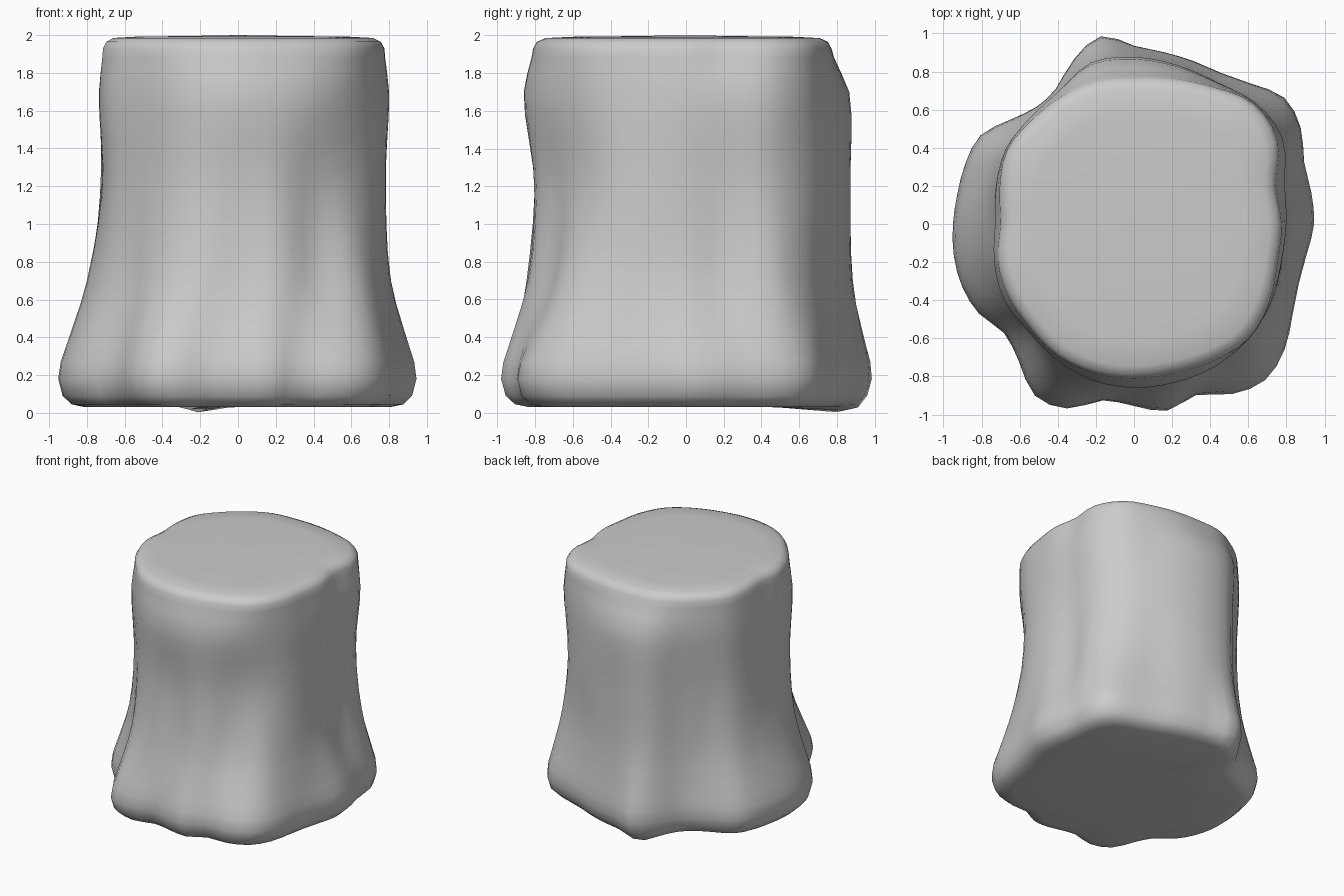
import bpy, bmesh, math

if "Cube" in bpy.data.objects:
    bpy.data.objects.remove(bpy.data.objects["Cube"])

# Radii around the trunk at key heights, counter-clockwise from +x
FOOT = [.945, .945, .95, 1.01, 1.03, .96, .915, .91, .915, .935, 1.0, .92,
        .82, .80, .85, .93, .94, .94, .95, .96, .96, .94, .89, .94,
        1.04, 1.03, .94, .955, .995, .955, 1.03, 1.07, 1.03, .96, .92, .92]
LOW = [.81, .80, .91, .90, .85, .86, .88, .885, .77, .75, .81, .80,
       .80, .81, .81, .79, .86, .87, .83, .86, .83, .90, .86, .82]
MID = [.78, .78, .86, .88, .86, .86, .87, .87, .77, .75, .77, .75,
       .72, .74, .77, .77, .80, .82, .80, .82, .79, .81, .82, .80]
HIGH = [.80, .82, .90, .90, .86, .86, .87, .87, .80, .78, .78, .75,
        .73, .76, .79, .79, .82, .85, .86, .86, .86, .85, .83, .80]
RIM = [.775, .77, .87, .89, .83, .79, .77, .78, .77, .765, .77, .73,
       .70, .74, .76, .77, .80, .81, .81, .81, .83, .85, .82, .78]
SECTIONS = [(.18, FOOT), (.70, LOW), (1.2, MID), (1.68, HIGH), (1.93, RIM)]
SEGMENTS = 72


def spline(p0, p1, p2, p3, t):
    return p1 + .5 * t * (p2 - p0 + t * (2 * p0 - 5 * p1 + 4 * p2 - p3
                                         + t * (3 * (p1 - p2) + p3 - p0)))


def around(radii, angle):
    """Periodic smooth interpolation of a radius list."""
    n = len(radii)
    u = angle / math.tau * n
    i = int(math.floor(u))
    return spline(*[radii[(i + k) % n] for k in (-1, 0, 1, 2)], u - i)


def radius(angle, z):
    """Smooth interpolation between the key sections."""
    values = [around(r, angle) for _, r in SECTIONS]
    heights = [h for h, _ in SECTIONS]
    z = min(max(z, heights[0]), heights[-1])
    i = max(k for k in range(len(heights) - 1) if heights[k] <= z)
    t = (z - heights[i]) / (heights[i + 1] - heights[i])
    a, b = max(i - 1, 0), min(i + 2, len(values) - 1)
    return spline(values[a], values[i], values[i + 1], values[b], t)


bm = bmesh.new()


def ring(z, scale=1.0):
    verts = []
    for k in range(SEGMENTS):
        a = math.tau * k / SEGMENTS
        r = radius(a, z) * scale
        # one root tip reaches slightly lower than the rest
        dip = .03 * max(0, 1 - abs(a - math.radians(104)) / .16) if z < .05 and scale > .7 else 0
        verts.append(bm.verts.new((r * math.cos(a), r * math.sin(a), z - dip)))
    return verts


# Trunk: rounded foot, flared roots, bark, softened rim, flat cut
levels = [(.03, .5), (.03, .85), (.045, .925), (.09, .975), (.18, 1), (.27, 1.005),
          (.36, 1), (.46, 1), (.58, 1), (.7, 1), (.85, 1), (1.0, 1), (1.15, 1),
          (1.3, 1), (1.45, 1), (1.58, 1), (1.7, 1), (1.8, 1), (1.88, 1),
          (1.93, 1), (1.965, .975), (1.985, .92), (1.992, .75), (1.995, .4)]
rings = [ring(*level) for level in levels]
for lower, upper in zip(rings, rings[1:]):
    for k in range(SEGMENTS):
        j = (k + 1) % SEGMENTS
        bm.faces.new((lower[k], lower[j], upper[j], upper[k]))
for loop, z in ((rings[0], .03), (rings[-1], 2.0)):
    centre = bm.verts.new((0, 0, z))
    for k in range(SEGMENTS):
        bm.faces.new((loop[k], loop[(k + 1) % SEGMENTS], centre))
bmesh.ops.recalc_face_normals(bm, faces=bm.faces)

mesh = bpy.data.meshes.new("tree_stump")
bm.to_mesh(mesh)
bm.free()
stump = bpy.data.objects.new("tree_stump", mesh)
bpy.context.collection.objects.link(stump)
bpy.context.view_layer.objects.active = stump
stump.select_set(True)
bpy.ops.object.shade_smooth_by_angle(angle=math.radians(60))
